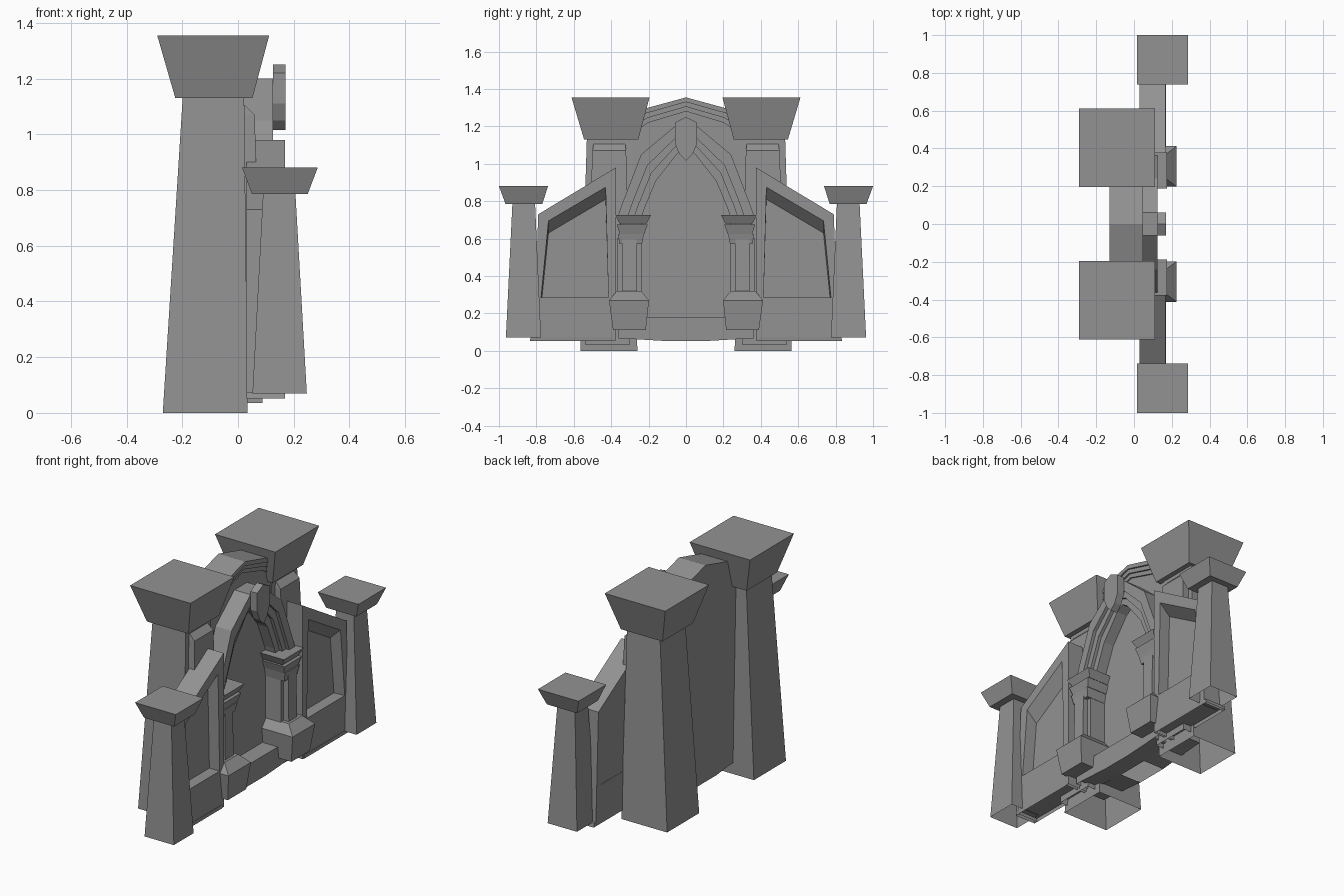
import bpy, bmesh

if "Cube" in bpy.data.objects:
    bpy.data.objects.remove(bpy.data.objects["Cube"])

stone = bpy.data.materials.new("stone")
stone.diffuse_color = (0.29, 0.29, 0.29, 1)
stone.use_nodes = True
stone.node_tree.nodes["Principled BSDF"].inputs["Base Color"].default_value = stone.diffuse_color


def make(name, verts, faces):
    me = bpy.data.meshes.new(name)
    bm = bmesh.new()
    vs = [bm.verts.new(v) for v in verts]
    for f in faces:
        bm.faces.new([vs[i] for i in f])
    bmesh.ops.recalc_face_normals(bm, faces=bm.faces)
    # Parts resting at ground level are left open underneath
    under = [f for f in bm.faces if f.normal.z < -0.999 and max(v.co.z for v in f.verts) < 0.08]
    if name != "threshold":
        bmesh.ops.delete(bm, geom=under, context='FACES')
    bm.to_mesh(me)
    bm.free()
    me.materials.append(stone)
    ob = bpy.data.objects.new(name, me)
    bpy.context.collection.objects.link(ob)
    return ob


def loft(name, loops, capped=True):
    """Skin a stack of equal-length loops; without caps it closes as a ring."""
    n, m = len(loops[0]), len(loops)
    verts = [v for l in loops for v in l]
    faces = []
    for k in range(m - 1 if capped else m):
        a, b = k * n, (k + 1) % m * n
        faces += [(a + i, a + (i + 1) % n, b + (i + 1) % n, b + i) for i in range(n)]
    if capped:
        faces += [tuple(range(n)), tuple(range((m - 1) * n, m * n))]
    return make(name, verts, faces)


def stack(name, s, levels):
    """Tapered block from levels (z, x0, x1, y0, y1), on side s."""
    return loft(name, [[(x0, s * y0, z), (x1, s * y0, z), (x1, s * y1, z), (x0, s * y1, z)]
                       for z, x0, x1, y0, y1 in levels])


def prism(name, pts, x0, x1):
    """Outline in y,z pushed through x."""
    return loft(name, [[(x, y, z) for y, z in pts] for x in (x0, x1)])


def mirrored(half):
    """Right half outline (outside to centre) completed to the left."""
    return half + [(-y, z) for y, z in reversed(half) if y > 0]


def band(name, outer, inner, x0, x1):
    prism(name, mirrored(outer) + mirrored(inner)[::-1], x0, x1)


def mix(a, b, t):
    return [(p[0] + (q[0] - p[0]) * t, p[1] + (q[1] - p[1]) * t) for p, q in zip(a, b)]


# Central wall, with rounded underside and low gabled top
prism("central_wall", mirrored([(0.42, 0.08), (0.42, 1.17), (0.22, 1.295), (0, 1.355)])
      + [(-0.34, 0.075), (-0.1, 0.052), (0.1, 0.052), (0.34, 0.075)], -0.13, 0.018)

# Stepped cornice along the wall top, dying into the towers
top = [(0.285, 1.255), (0.22, 1.295), (0, 1.355)]
low = [(0.285, 1.165), (0.2, 1.22), (0, 1.28)]
for i, x in enumerate((0.047, 0.037, 0.027)):
    band("wall_cornice_%d" % i, mix(top, low, i / 3), mix(top, low, (i + 1) / 3), 0.0, x)

# Pointed arch in three receding bands
out = [(0.365, 0.72), (0.34, 0.79), (0.24, 1.05), (0.06, 1.2), (0, 1.2)]
inn = [(0.235, 0.72), (0.225, 0.755), (0.16, 0.91), (0.045, 1.055), (0, 1.085)]
for i, (t0, t1, x) in enumerate(((0, 0.42, 0.125), (0.42, 0.7, 0.105), (0.7, 1, 0.085))):
    band("arch_band_%d" % i, mix(out, inn, t0), mix(out, inn, t1), 0.01, x)

# Shield keystone
prism("keystone", mirrored([(0, 1.015), (0.035, 1.05), (0.06, 1.11), (0.06, 1.22), (0, 1.25)])[:-1]
      + [(-0.035, 1.05)], 0.125, 0.17)

# Threshold between the columns
sill = [(0.01, 0.065), (0.12, 0.065), (0.12, 0.18), (0.01, 0.18)]
mid = [(0.01, 0.052), (0.12, 0.052)] + sill[2:]
loft("threshold", [[(x, y, z) for x, z in p]
                   for y, p in ((-0.32, sill), (-0.1, mid), (0.1, mid), (0.32, sill))])

for s in (-1, 1):
    side = "right" if s > 0 else "left"

    # Great tower with flared cap
    stack("great_tower_" + side, s, [(0, -0.27, 0.035, 0.26, 0.565),
                                     (1.14, -0.198, 0.022, 0.29, 0.53)])
    stack("great_cap_" + side, s, [(1.13, -0.225, 0.052, 0.255, 0.545),
                                   (1.355, -0.29, 0.112, 0.195, 0.612)])

    # Pilaster on the tower face with chamfered top
    stack("tower_pilaster_" + side, s, [(0.035, 0.0, 0.088, 0.3, 0.54),
                                        (1.07, 0.0, 0.06, 0.32, 0.5),
                                        (1.105, 0.0, 0.025, 0.325, 0.495)])

    # End tower with flared cap
    stack("end_tower_" + side, s, [(0.07, 0.052, 0.247, 0.775, 0.963),
                                   (0.79, 0.09, 0.206, 0.807, 0.928)])
    stack("end_cap_" + side, s, [(0.785, 0.05, 0.25, 0.768, 0.965),
                                 (0.88, 0.015, 0.286, 0.738, 1.0)])

    # Wing wall: frame with bevelled recess, and the panel closing it
    rim = [(0.375, 0.055), (0.375, 0.98), (0.79, 0.73), (0.815, 0.055)]
    hole = [(0.415, 0.285), (0.43, 0.875), (0.735, 0.695), (0.775, 0.285)]
    deep = [(0.415, 0.285), (0.43, 0.81), (0.735, 0.63), (0.77, 0.285)]
    loft("wing_frame_" + side, [[(x, s * y, z) for y, z in p] for x, p in
                                ((0.03, rim), (0.168, rim), (0.168, hole), (0.1, deep), (0.03, deep))],
         capped=False)
    prism("wing_panel_" + side, [(s * y, z) for y, z in deep], 0.032, 0.1)
    stack("wing_footing_" + side, s, [(0.052, 0.03, 0.168, 0.39, 0.835),
                                      (0.075, 0.03, 0.17, 0.39, 0.83)])

    # Column: foot, flared base, shaft pair and capital
    stack("column_foot_" + side, s, [(0.065, 0.02, 0.12, 0.28, 0.36),
                                     (0.12, 0.02, 0.12, 0.28, 0.36)])
    stack("column_base_" + side, s, [(0.11, 0.02, 0.205, 0.215, 0.39),
                                     (0.27, 0.02, 0.225, 0.198, 0.412),
                                     (0.32, 0.02, 0.17, 0.24, 0.37)])
    stack("column_backing_" + side, s, [(0.3, 0.01, 0.12, 0.237, 0.37),
                                        (0.6, 0.01, 0.12, 0.237, 0.37)])
    stack("column_shaft_" + side, s, [(0.3, 0.02, 0.155, 0.262, 0.342),
                                      (0.6, 0.02, 0.15, 0.264, 0.34)])
    for i, (z0, z1, x0, x1, a0, a1, b0, b1) in enumerate((
            (0.57, 0.625, 0.145, 0.155, 0.235, 0.225, 0.355, 0.365),
            (0.625, 0.675, 0.15, 0.165, 0.222, 0.205, 0.355, 0.37),
            (0.68, 0.727, 0.15, 0.175, 0.21, 0.187, 0.355, 0.378))):
        stack("capital_%d_%s" % (i, side), s, [(z0, 0.01, x0, a0, b0), (z1, 0.01, x1, a1, b1)])
    stack("capital_core_" + side, s, [(0.6, 0.01, 0.14, 0.235, 0.35),
                                      (0.72, 0.01, 0.14, 0.235, 0.35)])
